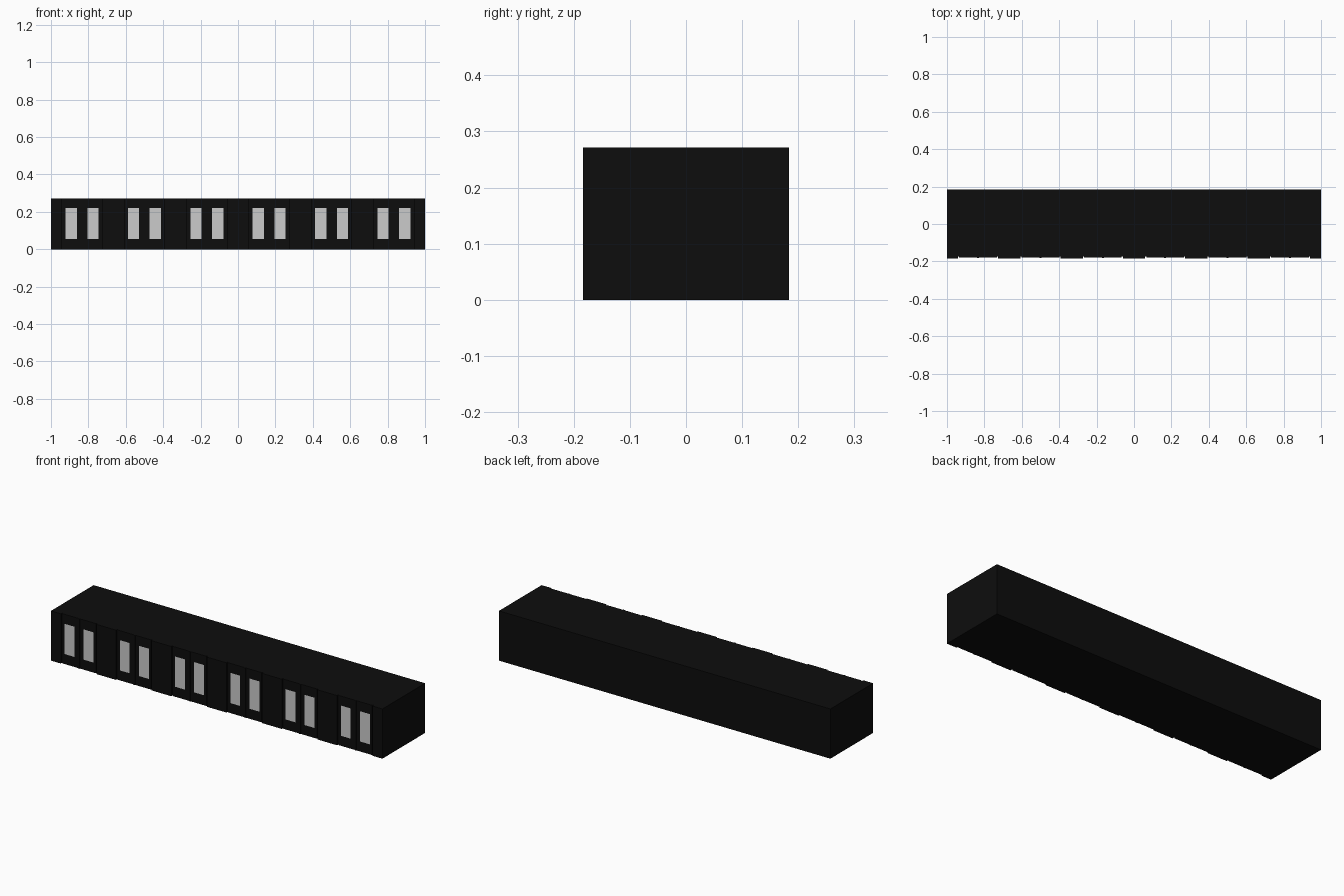
import bpy
import bmesh

if "Cube" in bpy.data.objects:
    bpy.data.objects.remove(bpy.data.objects["Cube"])

H = 0.271          # overall height
Y = 0.184          # half depth
BAYS = [-1 + (2 * i + 1) / 6 for i in range(6)]
RECESS = -0.174    # back of the gaps around the doors
DOOR = -0.178      # face of the door leaves
STRIP = -0.181     # centre meeting strip


def material(name, c):
    m = bpy.data.materials.new(name)
    m.diffuse_color = (c, c, c, 1)
    m.use_nodes = True
    m.node_tree.nodes["Principled BSDF"].inputs["Base Color"].default_value = m.diffuse_color
    return m


def add_object(name, bm, mat):
    me = bpy.data.meshes.new(name)
    bm.to_mesh(me)
    bm.free()
    me.materials.append(mat)
    ob = bpy.data.objects.new(name, me)
    bpy.context.collection.objects.link(ob)
    return ob


black = material("black", 0.004)
pale = material("pale_glass", 0.7)

# Long block: plan outline with six shallow full-height door bays
outline = [(1, Y), (-1, Y), (-1, -Y)]
half = [(-0.107, -Y), (-0.107, RECESS), (-0.101, RECESS), (-0.101, DOOR),
        (-0.005, DOOR), (-0.005, STRIP)]
bay = half + [(-x, y) for x, y in reversed(half)]
for c in BAYS:
    outline += [(c + x, y) for x, y in bay]
outline.append((1, -Y))

bm = bmesh.new()
face = bm.faces.new([bm.verts.new((x, y, 0)) for x, y in outline])
top = bmesh.ops.extrude_face_region(bm, geom=[face])
verts = [g for g in top["geom"] if isinstance(g, bmesh.types.BMVert)]
bmesh.ops.translate(bm, verts=verts, vec=(0, 0, H))
bmesh.ops.recalc_face_normals(bm, faces=bm.faces)
add_object("block_body", bm, black)

# Two tall window panes per bay, lying just proud of the door leaves
bm = bmesh.new()
for c in BAYS:
    for s in (-1, 1):
        x0, x1 = sorted((c + s * 0.028, c + s * 0.088))
        y = DOOR - 0.001
        bm.faces.new([bm.verts.new(p) for p in (
            (x0, y, 0.055), (x1, y, 0.055), (x1, y, 0.22), (x0, y, 0.22))])
add_object("door_windows", bm, pale)
